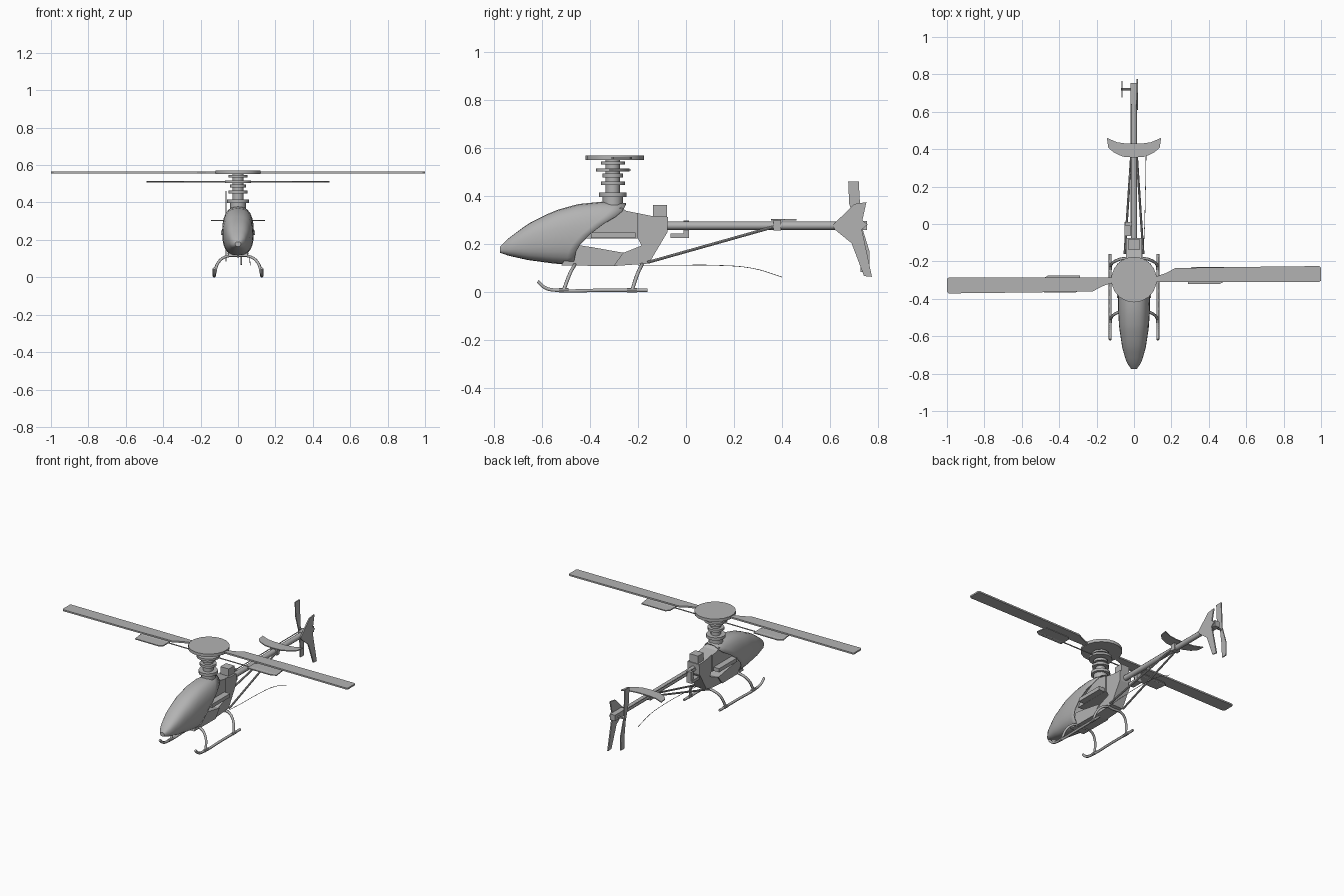
import bpy, bmesh, math
from mathutils import Vector

cube = bpy.data.objects.get("Cube")
if cube:
    bpy.data.objects.remove(cube, do_unlink=True)

grey = bpy.data.materials.new("plain grey")
grey.use_nodes = True
GREY = (0.45, 0.45, 0.45, 1)
grey.diffuse_color = GREY
grey.node_tree.nodes["Principled BSDF"].inputs["Base Color"].default_value = GREY


def finish(name, bm, smooth=None):
    bmesh.ops.recalc_face_normals(bm, faces=bm.faces)
    mesh = bpy.data.meshes.new(name)
    bm.to_mesh(mesh)
    bm.free()
    mesh.materials.append(grey)
    ob = bpy.data.objects.new(name, mesh)
    bpy.context.collection.objects.link(ob)
    if smooth:
        bpy.ops.object.select_all(action='DESELECT')
        ob.select_set(True)
        bpy.context.view_layer.objects.active = ob
        bpy.ops.object.shade_smooth_by_angle(angle=math.radians(smooth))
    return ob


def prism(name, outline, axis, lo, hi):
    """Extrude an outline: (y, z) along x, or (x, y) along z."""
    place = (lambda a, b, d: (d, a, b)) if axis == 'x' else (lambda a, b, d: (a, b, d))
    bm = bmesh.new()
    base = bm.faces.new([bm.verts.new(place(a, b, lo)) for a, b in outline])
    top = bmesh.ops.extrude_face_region(bm, geom=[base])
    verts = [g for g in top['geom'] if isinstance(g, bmesh.types.BMVert)]
    bmesh.ops.translate(bm, verts=verts, vec=place(0, 0, hi - lo))
    return finish(name, bm)


def box(name, x, y, z):
    rect = [(x[0], y[0]), (x[1], y[0]), (x[1], y[1]), (x[0], y[1])]
    return prism(name, rect, 'z', *z)


def rod(name, a, b, radius, sides=10):
    a, b = Vector(a), Vector(b)
    bm = bmesh.new()
    bmesh.ops.create_cone(bm, cap_ends=True, segments=sides, radius1=radius,
                          radius2=radius, depth=(b - a).length)
    turn = (b - a).to_track_quat('Z', 'Y').to_matrix().to_4x4()
    turn.translation = (a + b) / 2
    bm.transform(turn)
    return finish(name, bm, 40)


def tube(name, points, radius):
    curve = bpy.data.curves.new(name, 'CURVE')
    curve.dimensions = '3D'
    curve.bevel_depth = radius
    curve.bevel_resolution = 1
    curve.use_fill_caps = True
    curve.resolution_u = 4
    spline = curve.splines.new('BEZIER')
    spline.bezier_points.add(len(points) - 1)
    for p, co in zip(spline.bezier_points, points):
        p.co = co
        p.handle_left_type = p.handle_right_type = 'AUTO'
    curve.materials.append(grey)
    ob = bpy.data.objects.new(name, curve)
    bpy.context.collection.objects.link(ob)


def lerp_row(rows, k):
    for a, b in zip(rows, rows[1:]):
        if k <= b[0]:
            t = max(0, (k - a[0]) / (b[0] - a[0]))
            return [p + (q - p) * t for p, q in zip(a, b)]
    return rows[-1]


# Canopy shell: lofted rings whose rear edge sweeps forward toward the belly
SECTIONS = [(-.775, .165, .19, .015), (-.74, .153, .225, .04), (-.66, .135, .285, .063),
            (-.55, .12, .34, .08), (-.45, .112, .368, .085), (-.35, .11, .378, .085),
            (-.25, .11, .372, .07)]   # y, bottom, top, half width
REAR = [(-1, -.47), (-.35, -.455), (0, -.4), (.45, -.3), (.75, -.26), (1, -.25)]
bm = bmesh.new()
SIDES, RINGS = 24, 14
rings = []
for i in range(RINGS + 1):
    t = (i / RINGS) ** 1.4
    ring = []
    for k in range(SIDES):
        ang = math.tau * k / SIDES
        c, s = math.cos(ang), math.sin(ang)
        y = -.775 + t * (lerp_row(REAR, s)[1] + .775)
        _, bottom, top, w = lerp_row(SECTIONS, y)
        x = w * math.copysign(abs(c) ** .75, c)
        z = (bottom + top) / 2 + (top - bottom) / 2 * math.copysign(abs(s) ** .85, s)
        ring.append(bm.verts.new((x, y, z)))
    rings.append(ring)
bm.faces.new(rings[0])
for a, b in zip(rings, rings[1:]):
    for k in range(SIDES):
        n = (k + 1) % SIDES
        bm.faces.new((a[k], a[n], b[n], b[k]))
canopy = finish("canopy", bm, 40)
shell = canopy.modifiers.new("thickness", 'SOLIDIFY')
shell.thickness = .005

# Airframe around an open window
prism("frame_floor", [(-.52, .112), (-.3, .11), (-.26, .165), (-.39, .188), (-.47, .2)], 'x', -.05, .05)
prism("frame_upper", [(-.45, .225), (-.43, .26), (-.27, .355), (-.25, .34), (-.2, .33), (-.2, .225)],
      'x', -.05, .05)
prism("frame_rear", [(-.2, .33), (-.14, .318), (-.075, .315), (-.078, .25), (-.155, .12),
                     (-.3, .11), (-.26, .165), (-.185, .195), (-.2, .225)], 'x', -.042, .042)
box("rear_block", (-.03, .03), (-.138, -.08), (.3, .365))
box("side_servos", (-.09, .09), (-.395, -.21), (.226, .25))

# Mast with stacked collars and rotor disc
rod("mast", (0, -.305, .3), (0, -.305, .556), .03, 12)
for i, (z, half, r) in enumerate([(.385, .02, .042), (.407, .009, .058), (.455, .008, .05),
                                  (.487, .008, .042), (.51, .007, .07), (.54, .006, .05)]):
    rod(f"mast_collar_{i + 1}", (0, -.305, z - half), (0, -.305, z + half), r, 12)
rod("rotor_disc", (0, -.297, .552), (0, -.297, .571), .122, 18)
rod("flybar", (-.49, -.298, .51), (.49, -.298, .51), .004, 6)

# Blades and paddles, repeated by a half turn about the mast
BLADE = [(.08, -.012), (.14, -.012), (.99, -.012), (1, -.005), (1, .065), (.99, .073),
         (.55, .068), (.22, .062), (.17, .035), (.12, .018), (.08, .018)]
PADDLE = [(.29, -.022), (.46, -.022), (.49, -.005), (.48, .068), (.31, .068), (.29, .05)]
for side, d in (("left", 1), ("right", -1)):
    prism(f"rotor_blade_{side}", [(d * x, -.298 + d * y) for x, y in BLADE], 'z', .555, .565)
    prism(f"flybar_paddle_{side}", [(d * x, -.298 + d * y) for x, y in PADDLE], 'z', .507, .513)

# Tail boom, tail servo and braces
rod("tail_boom", (0, -.1, .278), (0, .66, .278), .017)
box("tail_servo", (-.05, -.012), (-.065, .012), (.226, .245))
box("servo_mount", (-.045, -.012), (-.01, .012), (.245, .3))
rod("tail_pushrod", (-.02, -.06, .293), (-.02, .64, .293), .003, 6)
box("boom_clamp", (-.022, .022), (.365, .395), (.257, .303))

# Horizontal and vertical fins
half = [(0, .355), (.06, .36), (.11, .383), (.138, .41), (.145, .46), (.09, .437), (.04, .43), (0, .43)]
prism("horizontal_fin", half + [(-x, y) for x, y in reversed(half[1:-1])], 'z', .3, .306)
prism("vertical_fin", [(.61, .28), (.65, .318), (.7, .368), (.752, .376), (.735, .3), (.757, .283),
                       (.733, .262), (.775, .065), (.742, .068), (.69, .205), (.62, .262)], 'x', .014, .022)
box("tail_gearbox", (-.02, .014), (.64, .755), (.26, .298))

# Tail rotor
rod("tail_rotor_shaft", (-.07, .72, .275), (0, .72, .275), .006, 8)
prism("tail_rotor_blades", [(.676, .462), (.72, .462), (.725, .37), (.728, .29), (.765, .17), (.763, .085),
                            (.728, .085), (.725, .17), (.713, .26), (.68, .37)], 'x', -.068, -.062)

# Landing gear and boom braces on both sides
for side, d in (("left", 1), ("right", -1)):
    rod(f"boom_brace_{side}", (d * .05, -.16, .125), (d * .014, .38, .277), .006, 8)
    tube(f"skid_{side}", [(d * .127, -.618, .046), (d * .127, -.585, .018), (d * .127, -.54, .009),
                          (d * .127, -.35, .009), (d * .127, -.16, .009)], .008)
    for end, top_y, foot_y in (("front", -.465, -.51), ("rear", -.185, -.225)):
        tube(f"skid_strut_{end}_{side}", [(0, top_y, .114), (d * .06, top_y, .112),
                                          (d * .105, (top_y * .6 + foot_y * .4), .08),
                                          (d * .127, foot_y, .009)], .008)
        rod(f"skid_collar_{end}_{side}", (d * .127, foot_y - .02, .009), (d * .127, foot_y + .02, .009), .0095, 8)

# Trailing antenna wire
tube("antenna", [(.045, -.2, .113), (.055, -.05, .113), (.06, .12, .113), (.063, .28, .1), (.065, .4, .064)], .0015)
